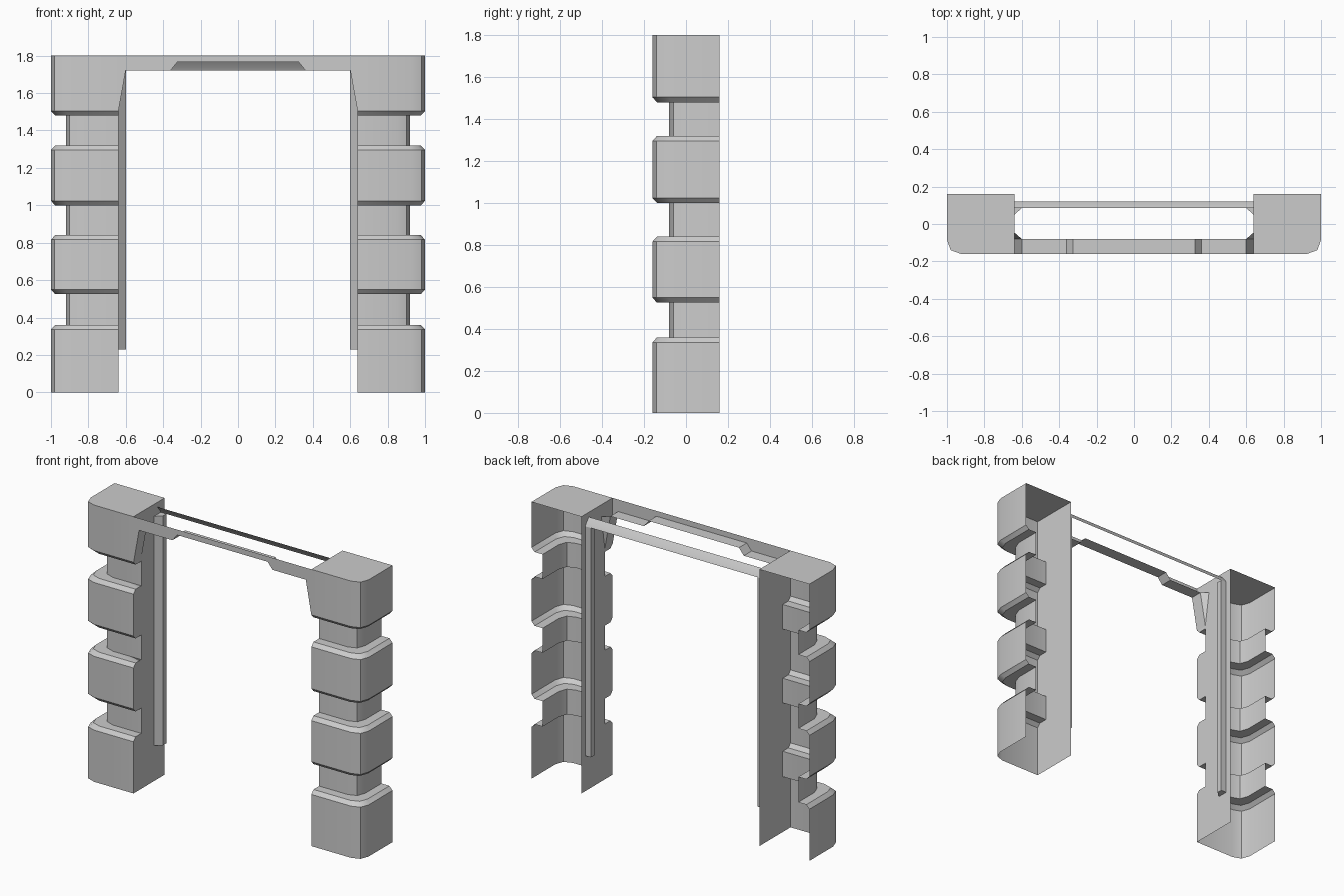
import bpy, math

if "Cube" in bpy.data.objects:
    bpy.data.objects.remove(bpy.data.objects["Cube"])


def make(name, verts, faces, mirror=True):
    """Mesh object, optionally mirrored across x = 0."""
    me = bpy.data.meshes.new(name)
    me.from_pydata(verts, [], faces)
    me.update()
    ob = bpy.data.objects.new(name, me)
    bpy.context.collection.objects.link(ob)
    bpy.context.view_layer.objects.active = ob
    ob.select_set(True)
    if mirror:
        m = ob.modifiers.new("Mirror", 'MIRROR')
        m.use_axis[0] = True
        m.merge_threshold = 0.0005
    bpy.ops.object.shade_smooth_by_angle(angle=math.radians(32))
    ob.select_set(False)
    return ob


def loft(rings):
    """Open strips of quads between successive rings."""
    n = len(rings[0])
    verts = [v for r in rings for v in r]
    faces = [(k*n+i, k*n+i+1, (k+1)*n+i+1, (k+1)*n+i)
             for k in range(len(rings)-1) for i in range(n-1)]
    return verts, faces


# Pillars: open-backed shell, stacked wide blocks with recessed necks
def plan(d, z):
    return [(0.64, 0.16, z), (0.64, -0.16+d, z), (0.925-d, -0.16+d, z),
            (0.98-d, -0.14+d, z), (1-d, -0.085+d, z), (1-d, 0.16, z)]


NECK, LIP, C = 0.08, 0.022, 0.024
blocks = [(0.0, 0.36), (0.525, 0.84), (1.0, 1.32), (1.48, 1.80)]
levels = []
for i, (lo, hi) in enumerate(blocks):
    if i == 0:
        levels += [(0, lo)]
    else:
        levels += [(NECK, lo), (LIP, lo), (0, lo+C)]
    if i == len(blocks)-1:
        levels += [(0, hi)]
    else:
        levels += [(0, hi-C), (LIP, hi), (NECK, hi)]
verts, faces = loft([plan(d, z) for d, z in levels])
n = len(verts)
faces.append(tuple(range(n-6, n)))
make("pillar", verts, faces)

# Front lintel: face panel with notch and corner gussets, plus its underside
edge = [(0, 1.765), (0.325, 1.765), (0.36, 1.722), (0.60, 1.722), (0.64, 1.50)]
front = [(x, -0.16, z) for x, z in edge]
back = [(x, -0.08, z) for x, z in edge]
verts = front + back + [(0.64, -0.16, 1.8), (0, -0.16, 1.8), (0.64, -0.045, 1.722)]
faces = [(i, i+5, i+6, i+1) for i in range(4)]
faces += [(0, 1, 2, 3, 4, 10, 11), (8, 12, 9)]
make("front_lintel", verts, faces)

# Door jambs: chamfered strips on the inner pillar walls
prof = [(0.64, 0.12), (0.60, 0.12), (0.60, 0.085), (0.64, 0.05)]
verts, faces = loft([[(x, y, z) for x, y in prof] for z in (0.23, 1.722)])
faces += [(3, 2, 1, 0), (4, 5, 6, 7)]
make("door_jamb", verts, faces)

# Rear header: sloped strip between the jambs
prof = [(0.12, 1.722), (0.11, 1.74), (0.085, 1.77)]
verts, faces = loft([[(x, y, z) for y, z in prof] for x in (-0.64, 0.64)])
make("rear_header", verts, [f[::-1] for f in faces], mirror=False)
